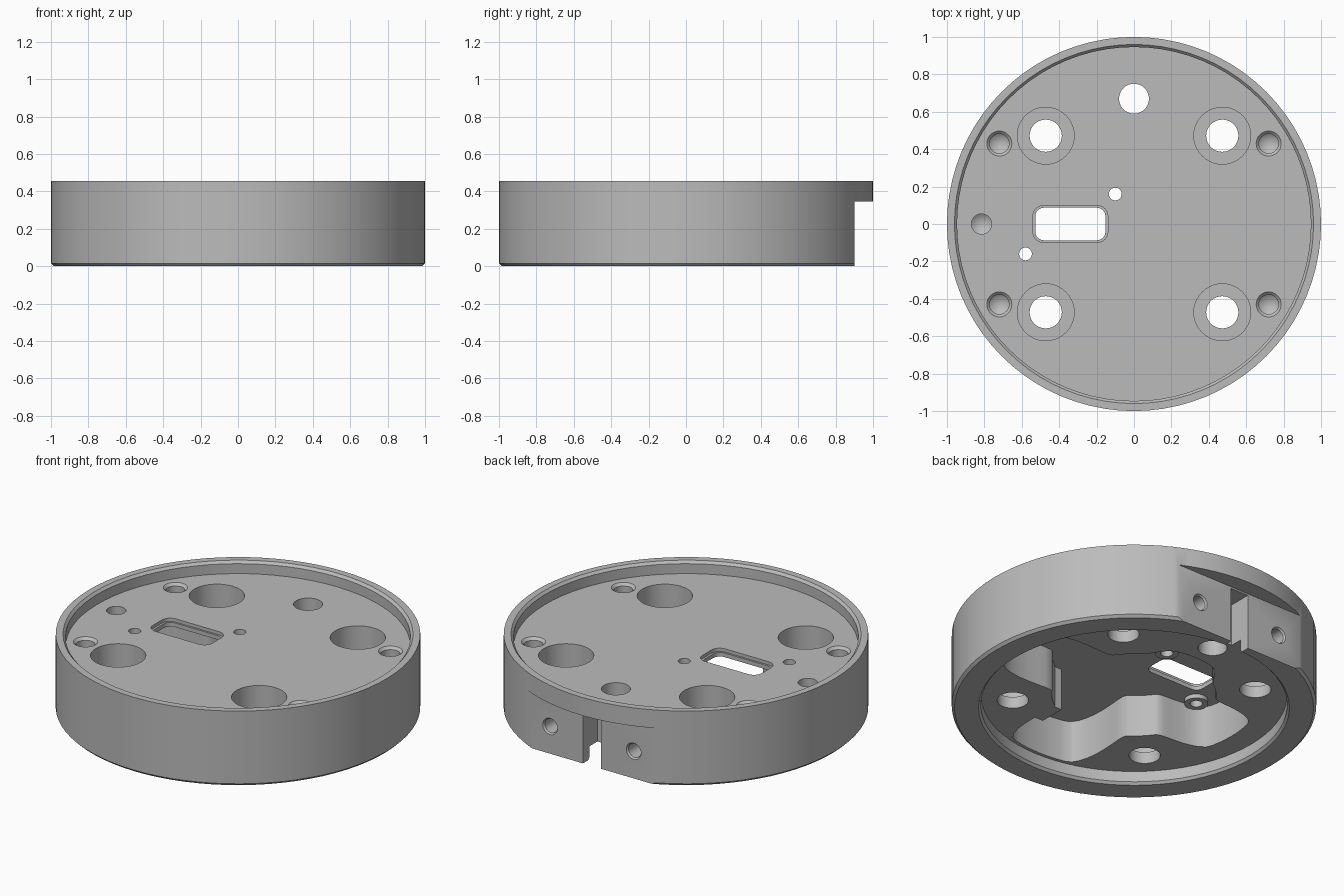
import bpy, bmesh, math
from mathutils import Matrix, Vector

cube = bpy.data.objects.get("Cube")
if cube:
    bpy.data.objects.remove(cube, do_unlink=True)

grey = bpy.data.materials.new("plain grey")
grey.use_nodes = True
colour = (0.5, 0.5, 0.5, 1)
grey.diffuse_color = colour
grey.node_tree.nodes["Principled BSDF"].inputs["Base Color"].default_value = colour


def finish(name, bm):
    bmesh.ops.recalc_face_normals(bm, faces=bm.faces[:])
    mesh = bpy.data.meshes.new(name)
    bm.to_mesh(mesh)
    bm.free()
    mesh.materials.append(grey)
    obj = bpy.data.objects.new(name, mesh)
    bpy.context.collection.objects.link(obj)
    return obj


def lathe(name, profile, at=(0, 0, 0), sides=32, rot=None):
    """Closed turned solid from (radius, z) pairs; a zero radius makes a point."""
    bm = bmesh.new()
    rings = []
    for r, z in profile:
        count = sides if r else 1
        rings.append([bm.verts.new((r * math.cos(math.tau * i / sides),
                                    r * math.sin(math.tau * i / sides), z))
                      for i in range(count)])
    for low, high in zip(rings, rings[1:]):
        for i in range(sides):
            j = (i + 1) % sides
            if len(low) == 1:
                bm.faces.new((low[0], high[j], high[i]))
            else:
                bm.faces.new((low[i], low[j], high[j], high[i]))
    for ring in (rings[0], rings[-1]):
        if len(ring) > 1:
            bm.faces.new(ring)
    move = Matrix.Translation(Vector(at))
    bm.transform(move @ rot if rot else move)
    return finish(name, bm)


def prism(name, outline, z0, z1):
    bm = bmesh.new()
    face = bm.faces.new([bm.verts.new((x, y, z0)) for x, y in outline])
    top = bmesh.ops.extrude_face_region(bm, geom=[face])["geom"]
    verts = [v for v in top if isinstance(v, bmesh.types.BMVert)]
    bmesh.ops.translate(bm, verts=verts, vec=(0, 0, z1 - z0))
    return finish(name, bm)


def box(name, x0, x1, y0, y1, z0, z1):
    return prism(name, [(x0, y0), (x1, y0), (x1, y1), (x0, y1)], z0, z1)


def rounded(cx, cy, w, h, r):
    points = []
    for k, (sx, sy) in enumerate([(1, 1), (-1, 1), (-1, -1), (1, -1)]):
        for i in range(7):
            a = math.pi / 2 * (k + i / 6)
            points.append((cx + sx * (w - r) + r * math.cos(a),
                           cy + sy * (h - r) + r * math.sin(a)))
    return points


# Main turned body: chamfered foot, thin raised rim, shallow top recess
body = lathe("round_base", [(0.985, 0), (1, 0.015), (1, 0.455), (0.96, 0.455),
                            (0.946, 0.44), (0.946, 0.38)], sides=80)


def combine(tool, operation="DIFFERENCE"):
    mod = body.modifiers.new("cut", "BOOLEAN")
    mod.operation = operation
    mod.solver = "EXACT"
    mod.object = tool
    tool.hide_render = True
    graph = bpy.context.evaluated_depsgraph_get()
    mesh = bpy.data.meshes.new_from_object(body.evaluated_get(graph))
    body.modifiers.clear()
    body.data = mesh
    bpy.data.objects.remove(tool, do_unlink=True)


# Shallow round recess underneath
combine(lathe("foot_recess", [(0.87, -0.02), (0.84, 0.015), (0.84, 0.08)], sides=80))

# Wavy inner pocket that leaves a boss on each diagonal
reach = [0.8, 0.53, 0.7, 0.82]
outline = []
for i in range(144):
    a = math.tau * i / 144
    quarter = round(a / (math.pi / 2))
    off = 45 - abs(math.degrees(a - quarter * math.pi / 2))
    t = min(1, max(0, (off - 10) / 22))
    r = 0.45 + (reach[quarter % 4] - 0.45) * t * t * (3 - 2 * t)
    outline.append((r * math.cos(a), r * math.sin(a)))
combine(prism("pocket", outline, 0.05, 0.335))

# Squared corner on one boss
combine(box("boss_corner", 0.2, 0.4, -0.54, -0.38, 0.081, 0.36), "UNION")

# Flat at the back under the rim, and the cable slot in it
combine(box("back_flat", -0.7, 0.7, 0.9, 1.2, -0.1, 0.345))
combine(box("cable_slot", -0.06, 0.06, 0.762, 1.1, -0.1, 0.335))

# Side screw holes in the flat
for x in (-0.28, 0.28):
    combine(lathe("side_screw_hole", [(0, 0), (0.042, 0.03), (0.042, 0.2),
                                      (0.055, 0.218), (0.055, 0.25)],
                  (x, 0.69, 0.165), rot=Matrix.Rotation(-math.pi / 2, 4, "X")))

# Counterbored mounting holes and blind screw holes
for sx in (-1, 1):
    for sy in (-1, 1):
        combine(lathe("mounting_hole", [(0.086, -0.1), (0.086, 0.15),
                                        (0.152, 0.15), (0.152, 0.5)],
                      (sx * 0.472, sy * 0.472, 0), 40))
        combine(lathe("blind_hole", [(0, 0.22), (0.052, 0.26), (0.052, 0.365),
                                     (0.068, 0.381), (0.068, 0.42)],
                      (sx * 0.72, sy * 0.43, 0)))
combine(lathe("locating_hole", [(0, 0.25), (0.054, 0.29), (0.054, 0.45)], (-0.815, 0, 0)))
combine(lathe("cable_hole", [(0.08, -0.1), (0.08, 0.5)], (0, 0.67, 0)))

# Connector opening with a stepped lip, and two collared pin holes
combine(prism("connector_opening", rounded(-0.34, 0, 0.187, 0.087, 0.045), 0.2, 0.5))
combine(prism("connector_lip", rounded(-0.34, 0, 0.2, 0.098, 0.055), 0.36, 0.5))
for x, y in ((-0.1, 0.16), (-0.58, -0.16)):
    combine(lathe("pin_collar", [(0.065, 0.31), (0.065, 0.36)], (x, y, 0)), "UNION")
    combine(lathe("pin_hole", [(0.034, 0.2), (0.034, 0.5)], (x, y, 0)))

# Smooth curved walls, sharp edges kept
bpy.ops.object.select_all(action="DESELECT")
body.select_set(True)
bpy.context.view_layer.objects.active = body
bpy.ops.object.shade_smooth_by_angle(angle=math.radians(25))
